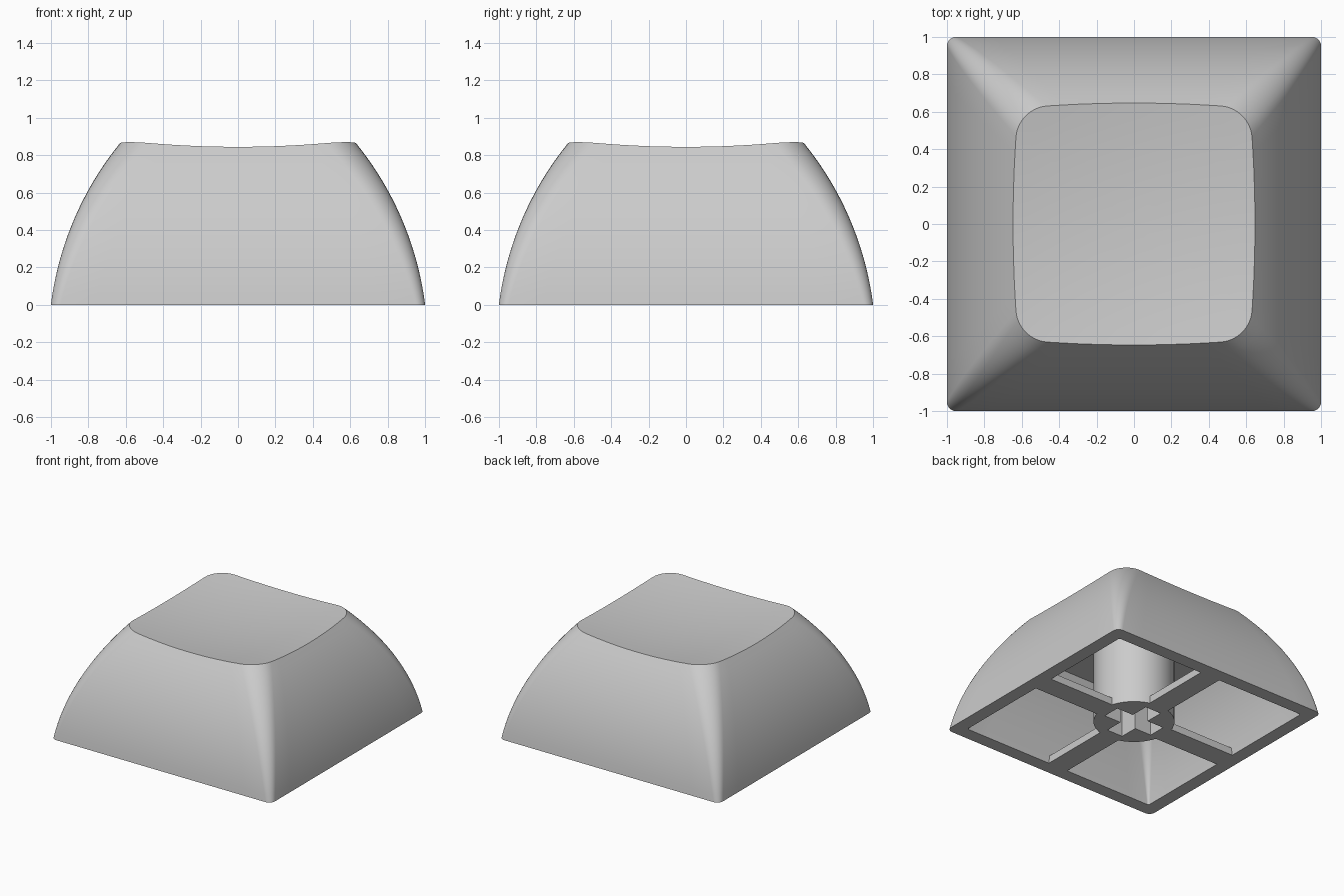
import bpy, bmesh, math
from mathutils import Matrix, Vector

cube = bpy.data.objects.get("Cube")
if cube:
    bpy.data.objects.remove(cube)

grey = bpy.data.materials.new("plain grey")
grey.use_nodes = True
colour = (0.6, 0.6, 0.6, 1)
grey.diffuse_color = colour
grey.node_tree.nodes["Principled BSDF"].inputs["Base Color"].default_value = colour

WALL = 0.11
CEILING = 0.68
STEM_RADIUS = 0.305
RIB_WIDTH = 0.18
RIB_HEIGHT = 0.06


def half_width(z):
    """Half the cap's width at a height, following a circular arc."""
    return math.sqrt(2.924 - (z + 0.214) ** 2) - 0.696


def dish(x, y):
    """Height of the shallow hollow in the top."""
    return 0.803 + 0.1 * (x * x + y * y)


def rounded_square(half, radius, steps=8, edge_steps=10):
    """Points around a square with round corners."""
    points = []
    for corner in range(4):
        turn = Matrix.Rotation(corner * math.pi / 2, 2)
        c = half - radius
        for i in range(steps + 1):
            a = math.pi / 2 * i / steps
            points.append(turn @ Vector((c + radius * math.cos(a), c + radius * math.sin(a))))
        for i in range(1, edge_steps):
            points.append(turn @ Vector((c - 2 * c * i / edge_steps, half)))
    return points


def outline(z):
    return rounded_square(half_width(z), 0.05 + 0.13 * z)


def inner_outline(z):
    return rounded_square(half_width(z) - WALL, 0.015 + 0.12 * z)


def finish(bm, name):
    bmesh.ops.recalc_face_normals(bm, faces=bm.faces)
    mesh = bpy.data.meshes.new(name)
    bm.to_mesh(mesh)
    bm.free()
    mesh.materials.append(grey)
    ob = bpy.data.objects.new(name, mesh)
    bpy.context.collection.objects.link(ob)
    return ob


def smooth(ob):
    bpy.ops.object.select_all(action='DESELECT')
    ob.select_set(True)
    bpy.context.view_layer.objects.active = ob
    bpy.ops.object.shade_smooth_by_angle(angle=math.radians(28))


def add_box(bm, size, centre):
    matrix = Matrix.Translation(centre) @ Matrix.Diagonal((*size, 1))
    bmesh.ops.create_cube(bm, size=1, matrix=matrix)


# Cap shell: cavity, bottom frame, curved sides and dished top in one loft
count = len(outline(0))
rim_heights = []
for i in range(count):
    z = 0.85
    for _ in range(12):
        z = dish(*outline(z)[i])
    rim_heights.append(z)

rings = []
for k in range(8, -1, -1):
    z = CEILING * k / 8
    rings.append([(p.x, p.y, z) for p in inner_outline(z)])
for k in range(17):
    ring = []
    for i, top in enumerate(rim_heights):
        z = top * k / 16
        p = outline(z)[i]
        ring.append((p.x, p.y, z))
    rings.append(ring)
rim = rings[-1]
for k in range(7, 0, -1):
    s = k / 8
    rings.append([(x * s, y * s, dish(x * s, y * s)) for x, y, z in rim])

bm = bmesh.new()
loops = [[bm.verts.new(p) for p in ring] for ring in rings]
for a, b in zip(loops, loops[1:]):
    for i in range(count):
        j = (i + 1) % count
        bm.faces.new((a[i], a[j], b[j], b[i]))
bm.faces.new(loops[0])
peak = bm.verts.new((0, 0, dish(0, 0)))
for i in range(count):
    bm.faces.new((loops[-1][i], loops[-1][(i + 1) % count], peak))
smooth(finish(bm, "cap_shell"))

# Stem with a cross-shaped socket
bm = bmesh.new()
height = CEILING + 0.03
bmesh.ops.create_cone(bm, cap_ends=True, segments=64, radius1=STEM_RADIUS, radius2=STEM_RADIUS,
                      depth=height, matrix=Matrix.Translation((0, 0, height / 2)))
stem = finish(bm, "stem")
for name, size in (("slot_x", (0.45, 0.145, 0.9)), ("slot_y", (0.145, 0.45, 0.9))):
    bm = bmesh.new()
    add_box(bm, size, (0, 0, 0))
    cutter = finish(bm, name)
    cutter.hide_render = True
    cut = stem.modifiers.new(name, 'BOOLEAN')
    cut.operation = 'DIFFERENCE'
    cut.solver = 'EXACT'
    cut.object = cutter
    bpy.context.view_layer.objects.active = stem
    bpy.ops.object.modifier_apply(modifier=name)
    bpy.data.objects.remove(cutter)
smooth(stem)

# Four low ribs joining the stem to the walls
inner = STEM_RADIUS - 0.012
outer = half_width(0) - WALL + 0.005
for name, dx, dy in (("left_rib", 1, 0), ("right_rib", -1, 0), ("back_rib", 0, 1), ("front_rib", 0, -1)):
    length = outer - inner
    middle = (outer + inner) / 2
    size = (length, RIB_WIDTH, RIB_HEIGHT) if dx else (RIB_WIDTH, length, RIB_HEIGHT)
    bm = bmesh.new()
    add_box(bm, size, (dx * middle, dy * middle, RIB_HEIGHT / 2))
    finish(bm, name)
